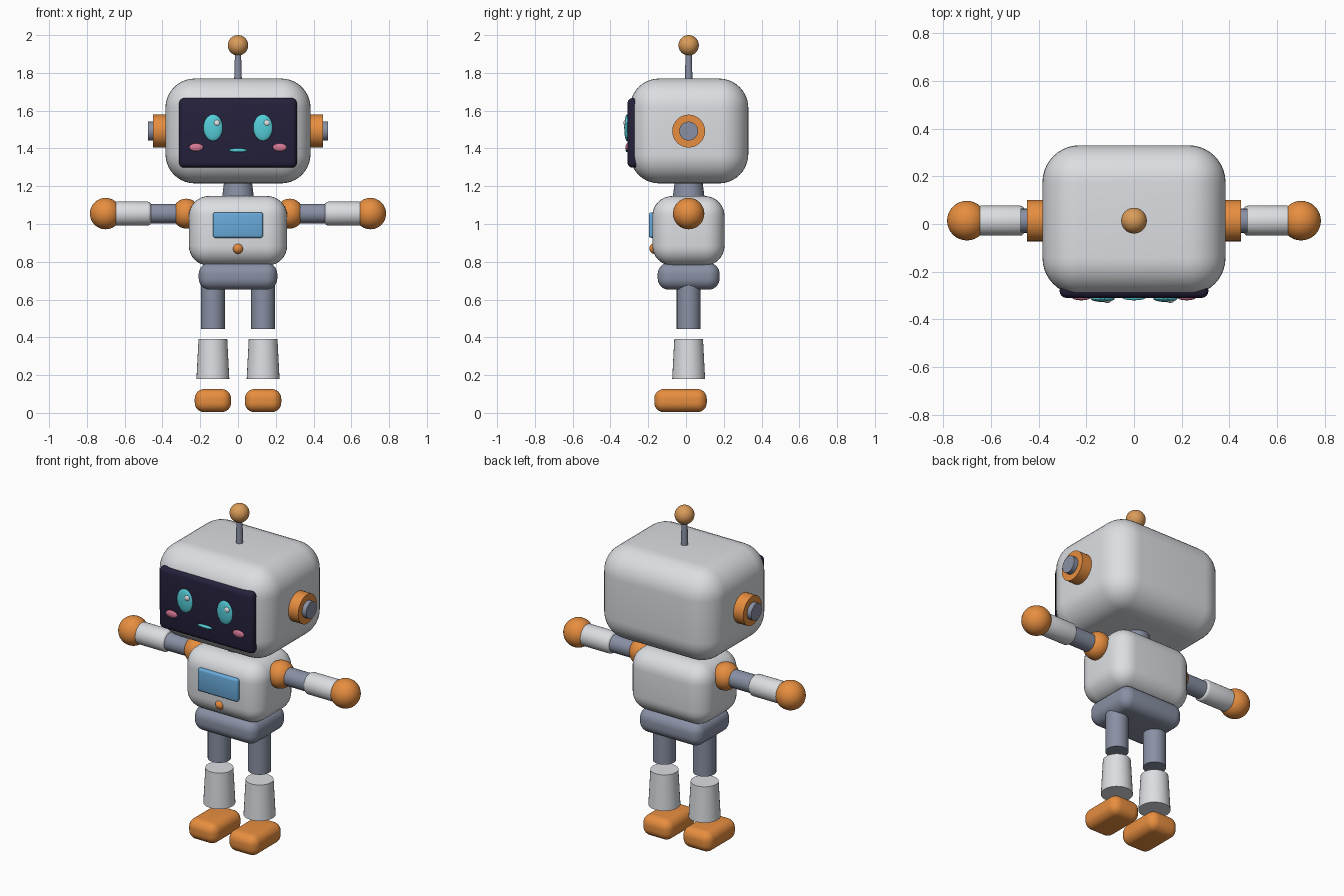
import bpy, math

cube = bpy.data.objects.get("Cube")
if cube:
    bpy.data.objects.remove(cube, do_unlink=True)

CY = 0.014  # depth of the body axis


def material(name, rgb):
    m = bpy.data.materials.new(name)
    m.use_nodes = True
    m.diffuse_color = (*rgb, 1)
    m.node_tree.nodes["Principled BSDF"].inputs["Base Color"].default_value = (*rgb, 1)
    return m


WHITE = material("shell_white", (0.71, 0.73, 0.76))
GREY = material("joint_grey", (0.25, 0.28, 0.37))
ORANGE = material("accent_orange", (0.80, 0.27, 0.05))
AMBER = material("antenna_amber", (0.70, 0.33, 0.10))
NAVY = material("screen_navy", (0.018, 0.015, 0.045))
TEAL = material("eye_teal", (0.09, 0.62, 0.70))
PINK = material("cheek_pink", (0.68, 0.19, 0.30))
BLUE = material("panel_blue", (0.14, 0.40, 0.70))
GLINT = material("glint_white", (0.90, 0.92, 0.95))


def finish(name, mat, bevel=0, segments=6):
    """Name, colour, round off and smooth the active object."""
    ob = bpy.context.object
    ob.name = name
    ob.data.materials.append(mat)
    bpy.ops.object.transform_apply(location=False, rotation=True, scale=True)
    if bevel:
        mod = ob.modifiers.new("rounding", "BEVEL")
        mod.width, mod.segments = bevel, segments
        mod.limit_method, mod.angle_limit = "ANGLE", math.radians(40)
        bpy.ops.object.modifier_apply(modifier=mod.name)
    bpy.ops.object.shade_smooth_by_angle(angle=math.radians(35))
    return ob


def box(name, mat, x, y, z, bevel, segments=8):
    """Rounded box from (low, high) ranges."""
    bpy.ops.mesh.primitive_cube_add(size=1, location=[sum(r) / 2 for r in (x, y, z)])
    bpy.context.object.scale = [r[1] - r[0] for r in (x, y, z)]
    return finish(name, mat, bevel, segments)


def ball(name, mat, centre, radii):
    bpy.ops.mesh.primitive_uv_sphere_add(segments=32, ring_count=20, location=centre)
    bpy.context.object.scale = radii
    return finish(name, mat)


def post(name, mat, x, z, r_low, r_high):
    """Upright cylinder or cone between two heights."""
    bpy.ops.mesh.primitive_cone_add(vertices=32, radius1=r_low, radius2=r_high,
                                    depth=z[1] - z[0], location=(x, CY, sum(z) / 2))
    return finish(name, mat)


def axle(name, mat, x, z, radius, bevel=0):
    """Cylinder lying along x."""
    bpy.ops.mesh.primitive_cylinder_add(vertices=32, radius=radius, depth=abs(x[1] - x[0]),
                                        location=(sum(x) / 2, CY, z),
                                        rotation=(0, math.pi / 2, 0))
    return finish(name, mat, bevel, 4)


# Head, face screen and antenna
box("head", WHITE, (-0.384, 0.384), (-0.297, 0.33), (1.215, 1.77), 0.155, 10)
box("face_screen", NAVY, (-0.312, 0.312), (-0.31, -0.25), (1.298, 1.667), 0.028, 4)
post("antenna_rod", GREY, 0, (1.74, 1.91), 0.021, 0.016)
ball("antenna_ball", AMBER, (0, CY, 1.946), (0.054,) * 3)
ball("mouth", TEAL, (0, -0.31, 1.39), (0.048, 0.01, 0.01))

# Neck, torso and hips
post("neck", GREY, 0, (1.12, 1.25), 0.087, 0.07)
box("torso", WHITE, (-0.26, 0.26), (-0.178, 0.204), (0.78, 1.148), 0.105)
box("chest_panel", BLUE, (-0.133, 0.133), (-0.197, -0.15), (0.927, 1.062), 0.012, 3)
ball("chest_button", ORANGE, (0, -0.166, 0.87), (0.028,) * 3)
box("hips", GREY, (-0.208, 0.208), (-0.15, 0.178), (0.652, 0.795), 0.06)

# Paired parts
for side, s in (("left", 1), ("right", -1)):
    # Face
    ball(side + "_eye", TEAL, (s * 0.132, -0.312, 1.51), (0.051, 0.015, 0.07))
    ball(side + "_eye_glint", GLINT, (s * 0.132 + 0.02, -0.322, 1.535), (0.016, 0.009, 0.016))
    ball(side + "_cheek", PINK, (s * 0.221, -0.31, 1.406), (0.037, 0.01, 0.021))
    # Ear
    axle(side + "_ear_disc", ORANGE, (s * 0.36, s * 0.449), 1.492, 0.087)
    axle(side + "_ear_cap", GREY, (s * 0.43, s * 0.476), 1.492, 0.05)
    # Arm
    ball(side + "_shoulder", ORANGE, (s * 0.274, CY, 1.055), (0.074, 0.079, 0.079))
    axle(side + "_upper_arm", GREY, (s * 0.29, s * 0.50), 1.055, 0.052)
    axle(side + "_forearm", WHITE, (s * 0.46, s * 0.66), 1.055, 0.063, 0.018)
    ball(side + "_hand", ORANGE, (s * 0.701, CY, 1.055), (0.083,) * 3)
    # Leg
    post(side + "_thigh", GREY, s * 0.133, (0.445, 0.69), 0.063, 0.063)
    post(side + "_shin", WHITE, s * 0.133, (0.18, 0.39), 0.087, 0.076)
    box(side + "_foot", ORANGE, (s * 0.133 - 0.096, s * 0.133 + 0.096),
        (-0.168, 0.11), (0.004, 0.126), 0.05)
